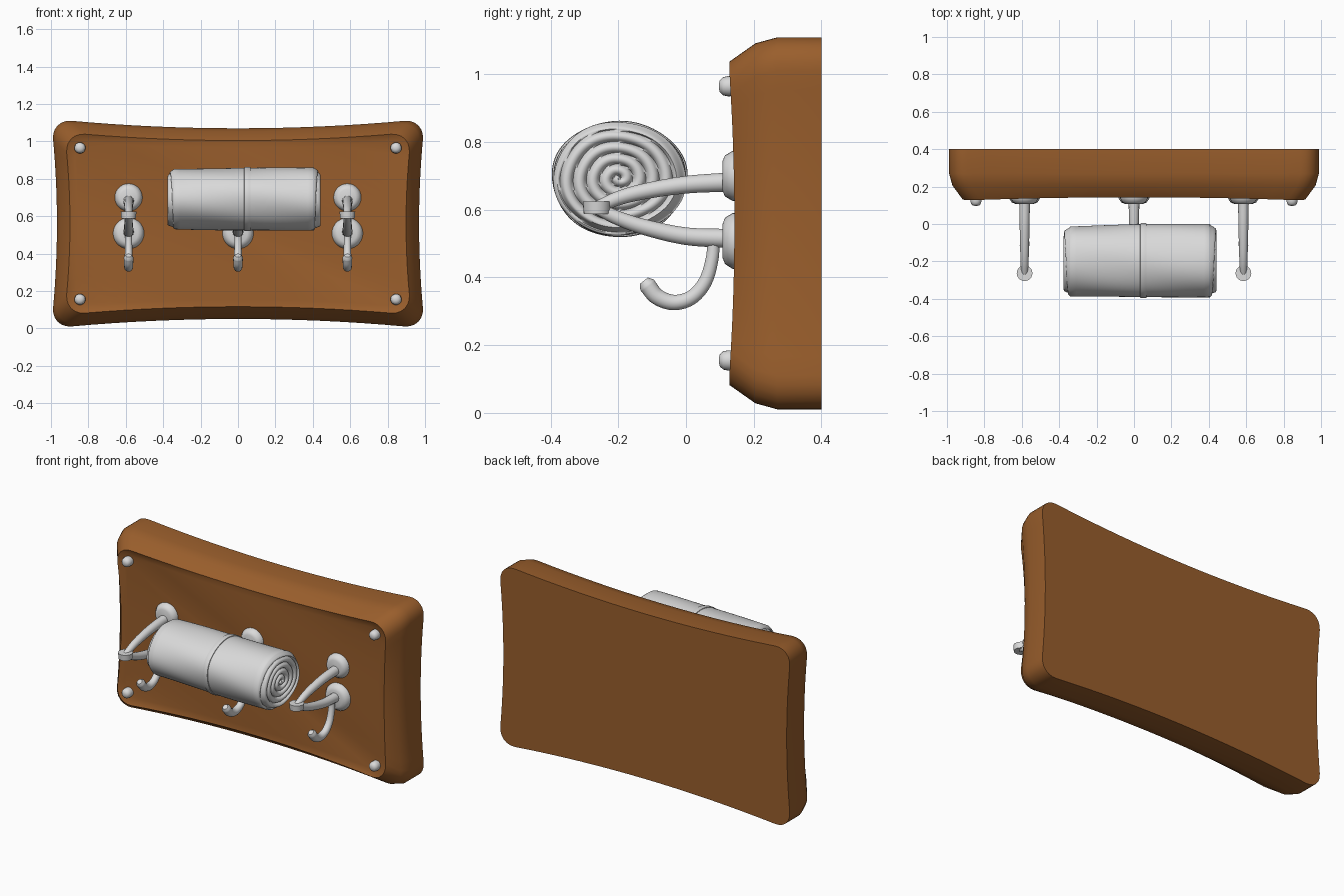
import bpy, bmesh, math
from mathutils import Vector, Matrix

if "Cube" in bpy.data.objects:
    bpy.data.objects.remove(bpy.data.objects["Cube"])


def material(name, rgb):
    m = bpy.data.materials.new(name)
    m.diffuse_color = (*rgb, 1)
    m.use_nodes = True
    m.node_tree.nodes["Principled BSDF"].inputs["Base Color"].default_value = m.diffuse_color
    return m


WOOD = material("brown wood", (0.32, 0.112, 0.025))
PALE = material("pale grey", (0.70, 0.70, 0.70))


def finish(bm, name, mat, angle=40):
    bmesh.ops.recalc_face_normals(bm, faces=bm.faces[:])
    me = bpy.data.meshes.new(name)
    bm.to_mesh(me)
    bm.free()
    ob = bpy.data.objects.new(name, me)
    bpy.context.collection.objects.link(ob)
    me.materials.append(mat)
    bpy.ops.object.select_all(action='DESELECT')
    ob.select_set(True)
    bpy.context.view_layer.objects.active = ob
    bpy.ops.object.shade_smooth_by_angle(angle=math.radians(angle))
    return ob


def loft(rings, name, mat, angle=40):
    """Skin a list of closed rings and cap both ends."""
    bm = bmesh.new()
    vs = [[bm.verts.new(p) for p in r] for r in rings]
    n = len(rings[0])
    for a, b in zip(vs, vs[1:]):
        for i in range(n):
            j = (i + 1) % n
            bm.faces.new((a[i], a[j], b[j], b[i]))
    bm.faces.new(vs[0])
    bm.faces.new(vs[-1])
    return finish(bm, name, mat, angle)


def lathe_y(name, x, z, profile, n=28):
    """Round part on an axis along y; profile holds (radius, y)."""
    rings = [[(x + r * math.cos(2 * math.pi * i / n), y, z + r * math.sin(2 * math.pi * i / n))
              for i in range(n)] for r, y in profile]
    return loft(rings, name, PALE)


def tube(name, x, pts, radii, n=14, sub=8):
    """Round rod through (y, z) points, smoothed as a Catmull-Rom path."""
    p = [Vector((x, y, z)) for y, z in pts]
    p = [2 * p[0] - p[1]] + p + [2 * p[-1] - p[-2]]
    path = []
    for k in range(1, len(p) - 2):
        a, b, c, d = p[k - 1:k + 3]
        for s in range(sub):
            t = s / sub
            path.append(0.5 * (2 * b + (c - a) * t + (2 * a - 5 * b + 4 * c - d) * t * t
                               + (3 * b - a - 3 * c + d) * t ** 3))
    path.append(p[-2])
    rings = []
    m = len(path) - 1
    for k, c in enumerate(path):
        tan = (path[min(k + 1, m)] - path[max(k - 1, 0)]).normalized()
        side = Vector((1, 0, 0))
        up = tan.cross(side)
        r = radii[0] + (radii[1] - radii[0]) * k / m
        rings.append([c + r * (side * math.cos(2 * math.pi * i / n) + up * math.sin(2 * math.pi * i / n))
                      for i in range(n)])
    # rounded free end
    rings.append([path[-1] + (v - path[-1]) * 0.6 + tan * r * 0.6 for v in rings[-1]])
    return loft(rings, name, PALE)


# Board: pinched rounded rectangle with a sloped front edge
def outline(inset, y_of):
    w, h, rad = 1 - inset, 0.56 - inset, 0.11
    corners = [(w - rad, h - rad, 0), (rad - w, h - rad, 90), (rad - w, rad - h, 180), (w - rad, rad - h, 270)]
    base = []
    for k, (cx, cz, a0) in enumerate(corners):
        arc = [(cx + rad * math.cos(math.radians(a0 + 15 * i)), cz + rad * math.sin(math.radians(a0 + 15 * i)))
               for i in range(7)]
        base += arc
        nx, nz, a1 = corners[(k + 1) % 4]
        q = (nx + rad * math.cos(math.radians(a1)), nz + rad * math.sin(math.radians(a1)))
        for i in range(1, 16):
            t = i / 16
            base.append((arc[-1][0] * (1 - t) + q[0] * t, arc[-1][1] * (1 - t) + q[1] * t))
    out = []
    for x, z in base:
        fx, fz = (x / w) ** 2, (z / h) ** 2
        out.append((x * (1 - 0.032 * (1 - fz)), y_of(fx * fz), 0.56 + z * (1 - 0.09 * (1 - fx))))
    return out


loft([outline(0, lambda c: 0.40), outline(0, lambda c: 0.27), outline(0.018, lambda c: 0.205),
      outline(0.072, lambda c: 0.143 - 0.018 * c), outline(0.085, lambda c: 0.145 - 0.012 * c),
      outline(0.115, lambda c: 0.145)], "wooden_board", WOOD, 35)

# Corner screws
for sx in (-1, 1):
    for z in (0.155, 0.965):
        lathe_y("corner_screw", sx * 0.845, z,
                [(0.028, 0.16), (0.030, 0.125), (0.027, 0.11), (0.018, 0.100), (0.006, 0.097)], 20)

# Three hook sets: wall plates, two joined arms, tip disc, lower hook
for x in (-0.585, 0.0, 0.585):
    for z, r in ((0.70, 0.074), (0.508, 0.083)):
        lathe_y("wall_plate", x, z, [(r, 0.15), (r, 0.138), (r * 0.82, 0.115), (r * 0.6, 0.108)])
    tube("upper_arm", x, [(0.13, 0.682), (0.0, 0.674), (-0.12, 0.655), (-0.20, 0.634), (-0.265, 0.606)],
         (0.029, 0.019))
    tube("lower_arm", x, [(0.13, 0.515), (0.0, 0.522), (-0.12, 0.548), (-0.20, 0.575), (-0.265, 0.606)],
         (0.029, 0.019))
    tube("lower_hook", x, [(0.08, 0.515), (0.078, 0.46), (0.058, 0.39), (0.018, 0.342), (-0.035, 0.326),
                           (-0.085, 0.343), (-0.115, 0.378)], (0.018, 0.026))
    bm = bmesh.new()
    bmesh.ops.create_cone(bm, cap_ends=True, segments=24, radius1=0.039, radius2=0.042, depth=0.036,
                          matrix=Matrix.Translation((x, -0.263, 0.606)))
    finish(bm, "arm_tip_disc", PALE)


# Rolled towel: lumpy oval body whose ends show a spiral
N = 96
TURNS = 5


def towel_ring(x0, r, end=0):
    ring = []
    for i in range(N):
        a = 2 * math.pi * i / N
        x = x0
        if end:
            phase = (r * TURNS - a / (2 * math.pi)) % 1
            bump = math.sqrt(max(0, 1 - (2 * phase - 1) ** 2))
            x += end * (min(1, (1 - r) / 0.14) * 0.036 - min(1, (1 - r) / 0.08) * 0.024 * (1 - bump))
        lump = 1 + 0.012 * math.sin(3 * a + 5 * x0) + 0.008 * math.sin(5 * a - 9 * x0 + 1)
        ry = (0.191 + 0.012 * x0) * r * lump
        rz = (0.164 + 0.008 * x0) * r * lump
        ring.append((x, -0.197 + ry * math.cos(a), 0.692 + rz * math.sin(a)))
    return ring


R = 50
rings = [towel_ring(-0.34, k / R, -1) for k in range(1, R + 1)]
rings += [towel_ring(-0.34 + 0.745 * k / 24, 1.0 + 0.015 * math.sin(math.pi * k / 24)) for k in range(1, 24)]
rings += [towel_ring(0.405, k / R, 1) for k in range(R, 0, -1)]
loft(rings, "rolled_towel", PALE, 50)

# Band tied round the towel
loft([towel_ring(0.032, 1.0), towel_ring(0.034, 1.035), towel_ring(0.045, 1.045), towel_ring(0.055, 1.045),
      towel_ring(0.066, 1.035), towel_ring(0.068, 1.0)], "towel_band", PALE)
